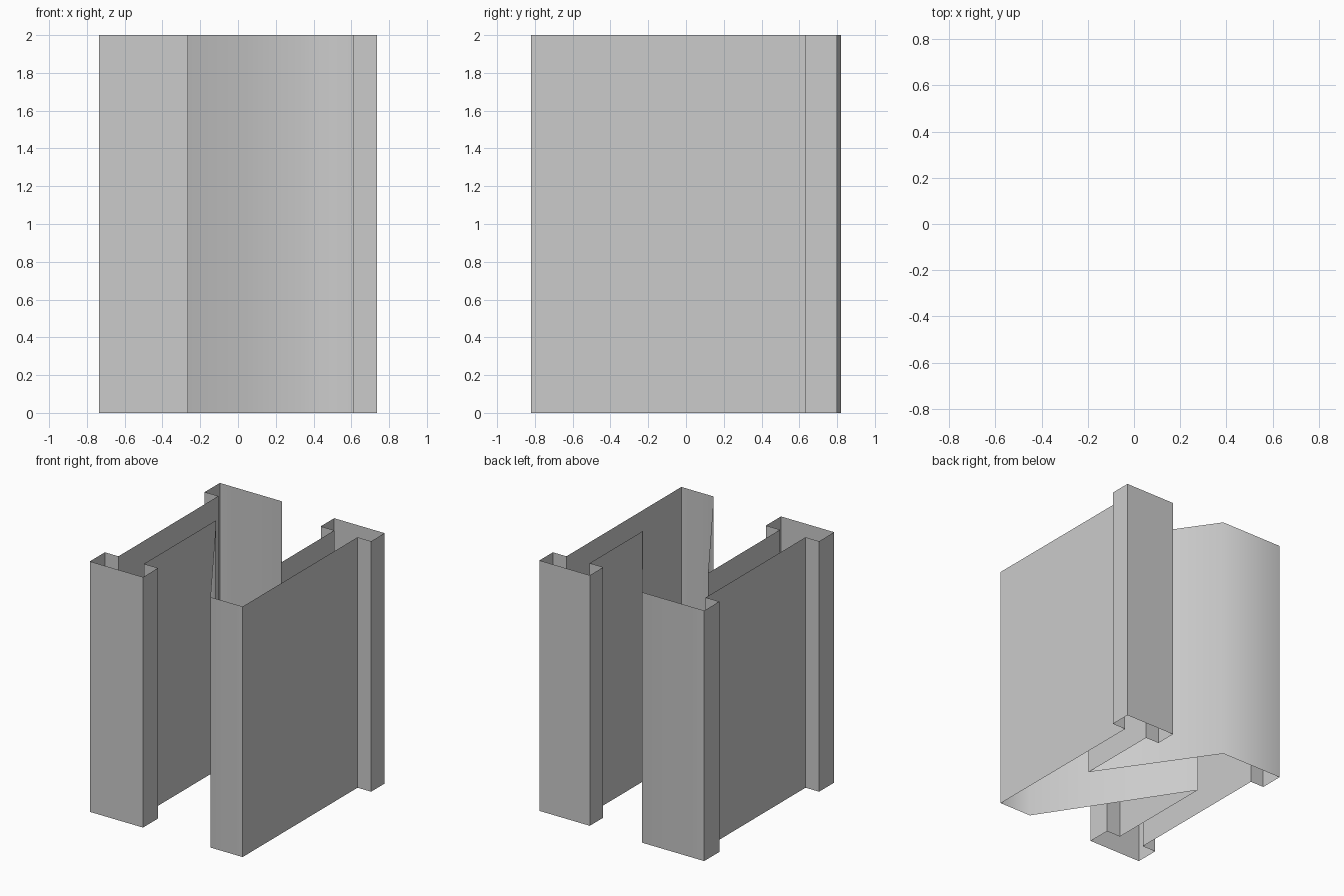
import bpy, bmesh, math

if "Cube" in bpy.data.objects:
    bpy.data.objects.remove(bpy.data.objects["Cube"])

HEIGHT = 2.0

# Plan outline, counter-clockwise: two flanged uprights joined by a slanted web
OUTLINE = [
    (-.735, -.82), (-.265, -.82), (-.265, -.63), (-.39, -.63),   # front-left flange
    (-.39, .28), (.33, -.82), (.615, -.82),                      # front of slanted web
    (.615, .63), (.735, .63), (.735, .80),                       # back-right flange
    (.29, .80), (.29, .63), (.41, .63),
    (.41, -.04), (-.185, .82),                                   # back of slanted web
    (-.735, .82), (-.735, .63), (-.615, .63),                    # back-left flange
    (-.615, -.63), (-.735, -.63),
]


def wall_shell(name, outline, height):
    """Extrude a closed outline upward into walls with open top and bottom."""
    bm = bmesh.new()
    low = [bm.verts.new((x, y, 0)) for x, y in outline]
    high = [bm.verts.new((x, y, height)) for x, y in outline]
    n = len(outline)
    for i in range(n):
        j = (i + 1) % n
        bm.faces.new((low[i], low[j], high[j], high[i]))
    mesh = bpy.data.meshes.new(name)
    bm.to_mesh(mesh)
    bm.free()
    obj = bpy.data.objects.new(name, mesh)
    bpy.context.collection.objects.link(obj)
    return obj


# Open wall shell, with soft shading only at the two blunt web corners
shell = wall_shell("wall_shell", OUTLINE, HEIGHT)
bpy.context.view_layer.objects.active = shell
shell.select_set(True)
bpy.ops.object.shade_smooth_by_angle(angle=math.radians(60))
